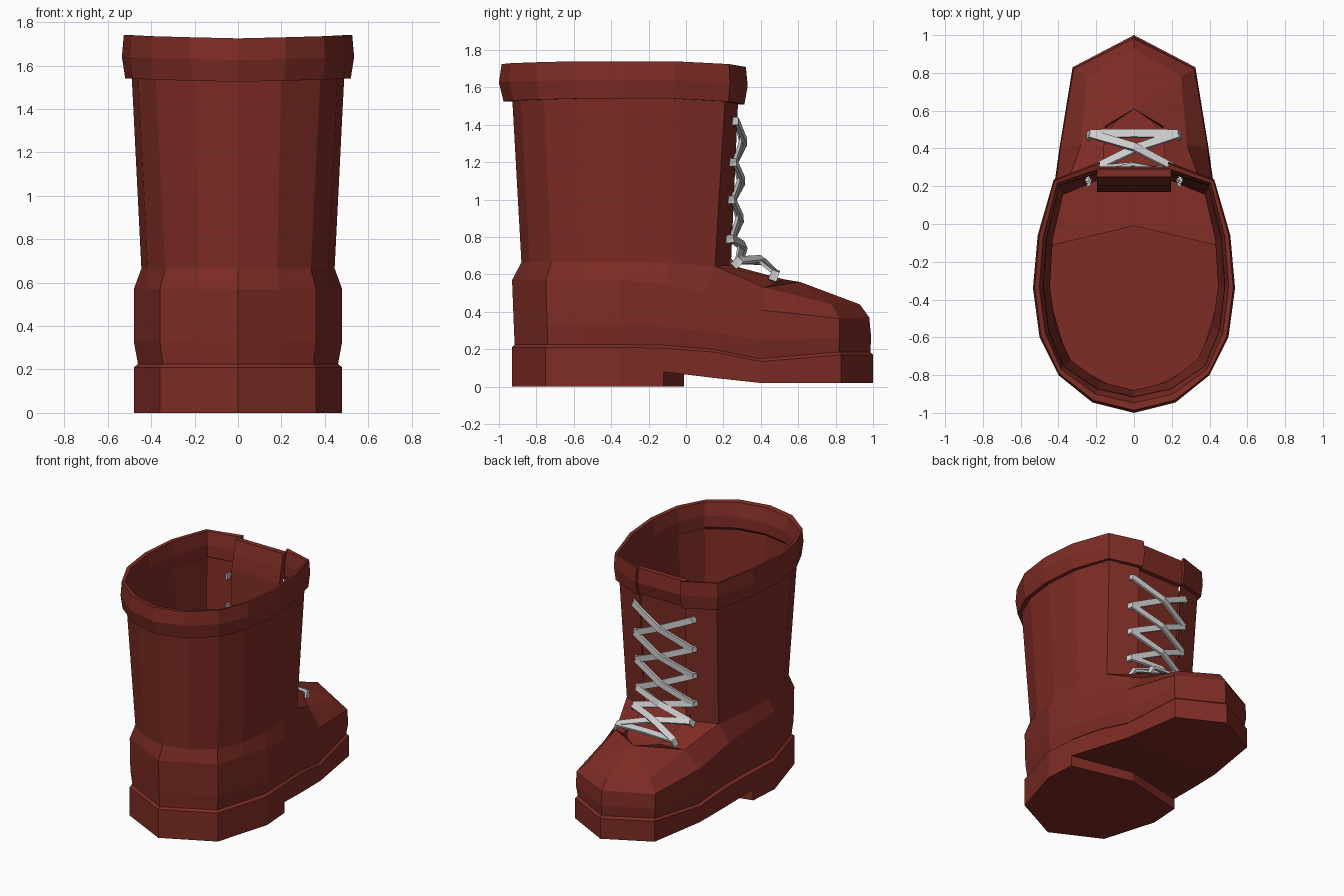
import bpy, bmesh
from mathutils import Vector

if "Cube" in bpy.data.objects:
    bpy.data.objects.remove(bpy.data.objects["Cube"])

red = bpy.data.materials.new("red_leather")
red.diffuse_color = (0.21, 0.025, 0.018, 1)
red.use_nodes = True
red.node_tree.nodes["Principled BSDF"].inputs["Base Color"].default_value = red.diffuse_color


def make(name, polys, mat=None, mirror=False):
    """Build an object from polygons given as lists of points."""
    bm = bmesh.new()
    for poly in polys:
        bm.faces.new([bm.verts.new(p) for p in poly])
    bmesh.ops.remove_doubles(bm, verts=bm.verts, dist=0.0005)
    bmesh.ops.recalc_face_normals(bm, faces=bm.faces)
    me = bpy.data.meshes.new(name)
    bm.to_mesh(me)
    bm.free()
    ob = bpy.data.objects.new(name, me)
    bpy.context.collection.objects.link(ob)
    if mat:
        me.materials.append(mat)
    if mirror:
        m = ob.modifiers.new("mirror", 'MIRROR')
        m.use_clip = True
    return ob


def bridge(a, b):
    return [[a[i], a[i + 1], b[i + 1], b[i]] for i in range(len(a) - 1)]


# Half outline of the foot, heel centre to toe centre
out = [(0, -.93), (.18, -.84), (.36, -.75), (.42, -.55), (.48, -.35),
       (.465, -.12), (.43, .15), (.395, .4), (.325, .83), (0, 1.0)]


def ring(zs, sx=1.0, sy=1.0):
    return [(x * sx, y * sy, z) for (x, y), z in zip(out, zs)]


heel_z, arch_z = [0] * 6, [.08, .047, .02, .02, .02]
welt_z = [.21] * 5 + [.207, .185, .135, .17, .17]
bottom = ring(heel_z + arch_z[1:])
arch = [(*out[i + 5], z) for i, z in enumerate(arch_z)]
welt = ring(welt_z)
groove = ring([z + .015 for z in welt_z], .96, .985)
low = ring([.33] * 5 + [.32, .29, .25, .26, .26], 1, .99)
edge = ring([.57] * 5 + [.55])[:6] + [(.425, .1, .5), (.39, .4, .41),
                                      (.32, .82, .365), (0, .98, .37)]

# Shaft outlines, back centre to front slit
base = [(0, -.88, .665), (.18, -.835, .665), (.335, -.72, .665), (.415, -.55, .665),
        (.445, -.33, .665), (.43, -.08, .66), (.375, .155, .645), (.17, .24, .65)]
top = [(0, -.93), (.2, -.885), (.38, -.76), (.46, -.57),
       (.49, -.33), (.47, -.07), (.40, .21), (.185, .28)]
rim = [(0, -1.0), (.22, -.945), (.40, -.80), (.50, -.6),
       (.535, -.34), (.51, -.06), (.425, .235), (.18, .33)]
instep = base[:7] + [(.28, .42, .53), (.25, .78, .44), (0, .93, .44)]
vamp_side, vamp_tip = (.15, .52, .575), (0, .61, .56)

# Sole with heel block and arch
heel_mid, arch_mid, ball_mid = (0, -.01, 0), (0, -.01, .07), (0, .4, .02)
sole = bridge(bottom[:6], welt[:6]) + bridge(arch, welt[5:]) + bridge(welt, groove)
sole += [bottom[:6] + [heel_mid],
         [bottom[5], heel_mid, arch_mid, arch[0]],
         [arch[0], arch_mid, ball_mid, arch[2], arch[1]],
         [arch[2], ball_mid, arch[4], arch[3]]]
make("sole", sole, red, True)

# Foot and shaft
upper = bridge(groove, low) + bridge(low, edge) + bridge(edge, instep)
upper += [[base[6], instep[7], vamp_side, base[7]],
          [instep[7], vamp_tip, vamp_side],
          [instep[7], instep[8], vamp_tip],
          [instep[8], instep[9], vamp_tip]]
upper += bridge(base, [(x, y, 1.56) for x, y in top])
make("upper", upper, red, True)

# Cuff: closed profile swept round the shaft, open at the front slit
drop = [.015, .01, .005, 0, 0, 0, .015, .03]


def cuff_ring(f, z):
    return [(a[0] + (b[0] - a[0]) * f, a[1] + (b[1] - a[1]) * f, z - d)
            for a, b, d in zip(top, rim, drop)]


profile = [(0, 1.54), (.65, 1.54), (1, 1.64), (.8, 1.74), (.25, 1.735), (-.2, 1.64), (-.25, 1.56)]
rings = [cuff_ring(f, z) for f, z in profile]
cuff = []
for a, b in zip(rings, rings[1:] + rings[:1]):
    cuff += bridge(a, b)
cuff.append([r[-1] for r in rings])
make("cuff", cuff, red, True)

# Tongue: side profile extruded across the slit
side = [(.63, .53), (.48, .555), (.3, .62), (.21, .72), (.25, 1.51), (.285, 1.51),
        (.305, 1.6), (.29, 1.7), (.25, 1.7), (.225, 1.6), (.205, 1.5), (.17, .7),
        (.27, .58), (.47, .52)]
wide = [.02, .15] + [.195] * 11 + [.15]
left = [(-w, y, z) for w, (y, z) in zip(wide, side)]
right = [(w, y, z) for w, (y, z) in zip(wide, side)]
make("tongue", bridge(left + left[:1], right + right[:1]) + [left, right], red)


# Laces: flat ribbons crossing between eyelet rows (x, y, z, normal y, normal z)
def ribbon(pts, normals, w=.022, t=.009):
    loops = []
    for i, p in enumerate(pts):
        tan = (pts[min(i + 1, len(pts) - 1)] - pts[max(i - 1, 0)]).normalized()
        n = normals[i]
        s = tan.cross(n).normalized() * w
        n = s.cross(tan).normalized() * t
        loops.append([p + s + n, p - s + n, p - s - n, p + s - n])
    polys = [loops[0], loops[-1]]
    for a, b in zip(loops, loops[1:]):
        polys += bridge(a + a[:1], b + b[:1])
    return polys


eyelets = [(.24, .25, 1.42, 1, 0), (.235, .24, 1.2, 1, 0), (.23, .23, 1.0, 1, 0),
           (.23, .225, .79, 1, .1), (.23, .27, .66, .7, .7), (.23, .47, .59, .35, 1)]


def lace(name, a, b, sign, lift):
    pa, pb = Vector((sign * a[0], a[1], a[2])), Vector((-sign * b[0], b[1], b[2]))
    na, nb = Vector((0, *a[3:])).normalized(), Vector((0, *b[3:])).normalized()
    nm = (na + nb).normalized()
    pts = [pa - na * .025 + Vector((sign * .012, 0, 0)), pa + na * .022,
           pa.lerp(pb, .5) + nm * lift,
           pb + nb * .022, pb - nb * .025 - Vector((sign * .012, 0, 0))]
    make(name, ribbon(pts, [na, na, nm, nb, nb]))


for i, (a, b) in enumerate(zip(eyelets, eyelets[1:])):
    lace(f"lace_over_{i}", a, b, 1, .072)
    lace(f"lace_under_{i}", a, b, -1, .052)
lace("lace_bottom", eyelets[-1], eyelets[-1], 1, .03)
